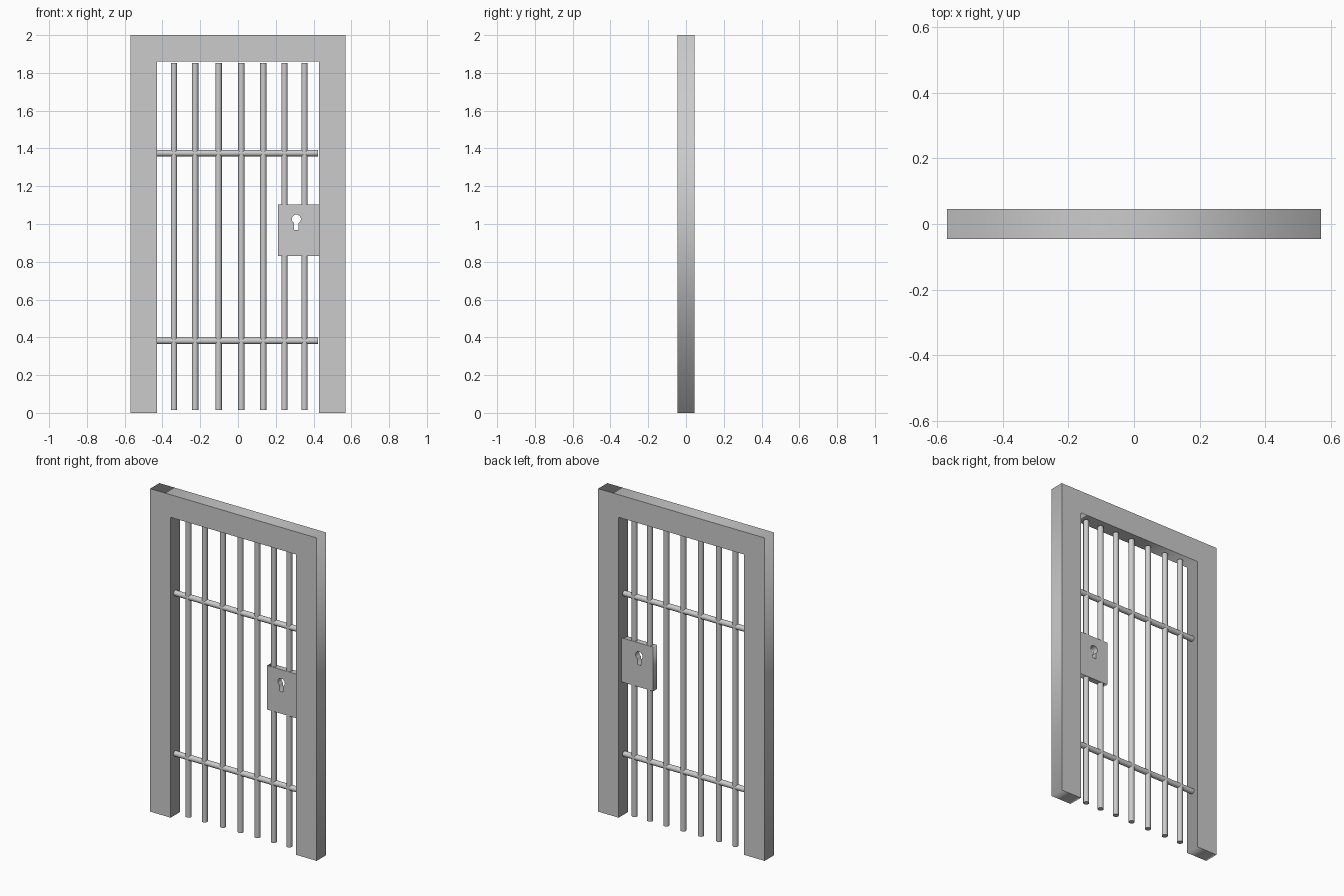
import bpy
import math

if "Cube" in bpy.data.objects:
    bpy.data.objects.remove(bpy.data.objects["Cube"])


def plate(name, outlines, half_depth):
    """Extrude XZ outlines (later ones are holes) along Y."""
    cu = bpy.data.curves.new(name, 'CURVE')
    cu.dimensions = '2D'
    cu.fill_mode = 'BOTH'
    cu.extrude = half_depth
    for pts in outlines:
        sp = cu.splines.new('POLY')
        sp.points.add(len(pts) - 1)
        for p, (x, z) in zip(sp.points, pts):
            p.co = (x, z, 0, 1)
        sp.use_cyclic_u = True
    ob = bpy.data.objects.new(name, cu)
    bpy.context.collection.objects.link(ob)
    ob.rotation_euler.x = math.pi / 2
    bpy.ops.object.select_all(action='DESELECT')
    ob.select_set(True)
    bpy.context.view_layer.objects.active = ob
    bpy.ops.object.convert(target='MESH')
    bpy.context.object.name = name


def bar(name, location, length, rotation=(0, 0, 0)):
    bpy.ops.mesh.primitive_cylinder_add(vertices=16, radius=0.017, depth=length,
                                        location=location, rotation=rotation)
    bpy.context.object.name = name
    bpy.ops.object.shade_smooth_by_angle(angle=math.radians(35))


# Door frame
plate("door_frame", [[(-0.57, 0), (-0.43, 0), (-0.43, 1.86), (0.43, 1.86),
                      (0.43, 0), (0.57, 0), (0.57, 2), (-0.57, 2)]], 0.045)

# Vertical bars
for i, x in enumerate((-0.339, -0.227, -0.103, 0.018, 0.134, 0.246, 0.352)):
    bar(f"vertical_bar_{i + 1}", (x, 0, 0.934), 1.838)

# Cross bars
for name, z in (("lower_cross_bar", 0.381), ("upper_cross_bar", 1.375)):
    bar(name, (-0.003, 0, z), 0.853, (0, math.pi / 2, 0))

# Lock plate with a keyhole: round head and straight slot
kx, kz, r = 0.309, 1.026, 0.024
keyhole = [(kx + r * math.cos(math.radians(a)), kz + r * math.sin(math.radians(a)))
           for a in range(-60, 241, 20)]
keyhole += [(kx - 0.012, 0.968), (kx + 0.012, 0.968)]
plate("lock_plate", [[(0.212, 0.831), (0.43, 0.831), (0.43, 1.104), (0.212, 1.104)],
                     keyhole], 0.018)
